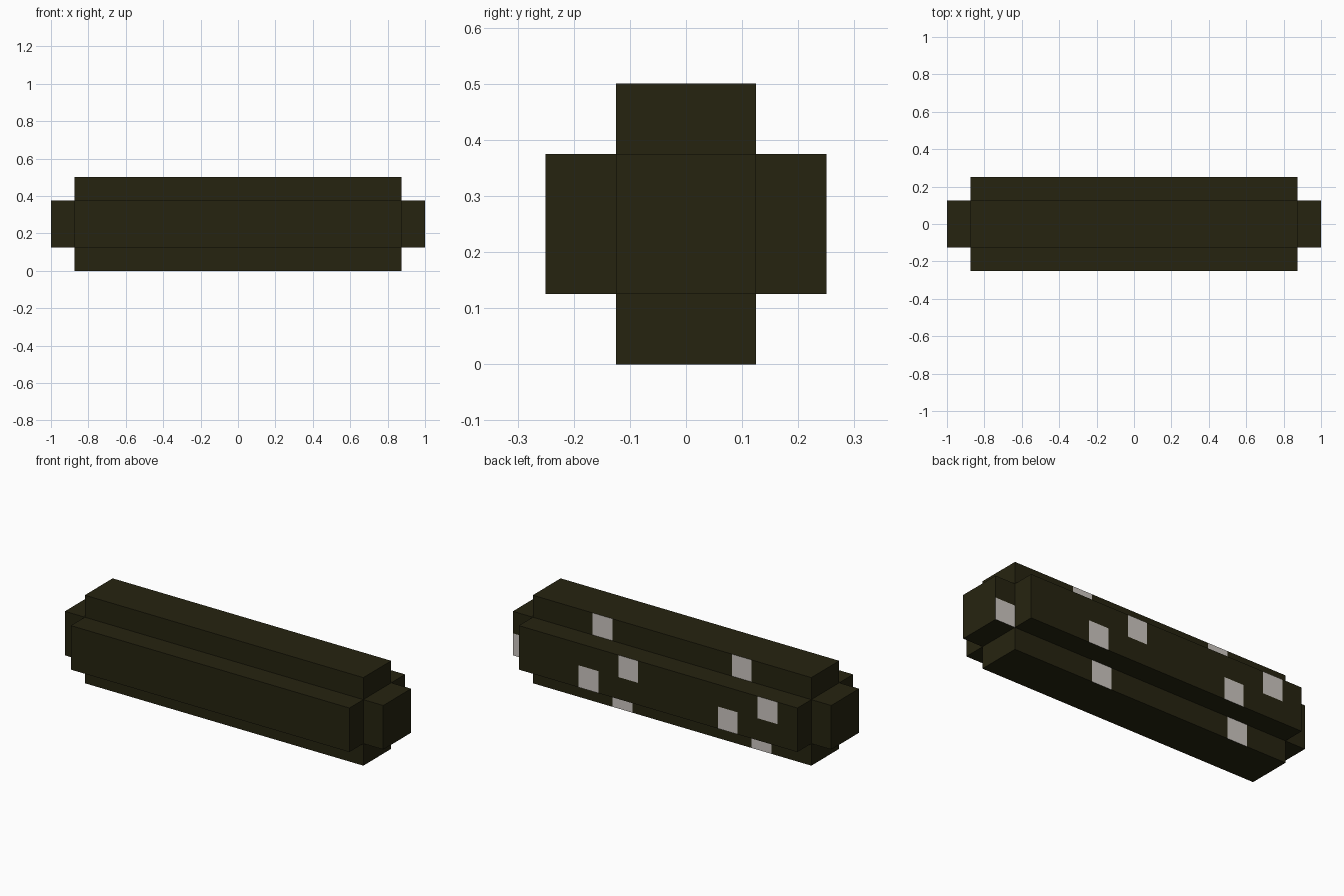
import bpy, bmesh
from mathutils import Vector

if "Cube" in bpy.data.objects:
    bpy.data.objects.remove(bpy.data.objects["Cube"])

U = 0.125                      # size of one surface cell
BODY, TIP = 7 * U, 8 * U       # half lengths of bark body and of end core


def material(name, rgb):
    m = bpy.data.materials.new(name)
    m.diffuse_color = (*rgb, 1)
    m.use_nodes = True
    m.node_tree.nodes["Principled BSDF"].inputs["Base Color"].default_value = m.diffuse_color
    return m


bark = material("dark olive bark", (0.0194, 0.0176, 0.0052))
spot = material("pale spot", (0.61, 0.57, 0.535))

# Pale cells on the back: (x cell, z row), counted in cells from x = 0, z = 0
SPOTS = {(3, 3), (-4, 3),
         (1, 2), (-6, 2),
         (3, 1), (-4, 1), (7, 1),
         (2, 0), (-5, 0)}

bm = bmesh.new()

# Cross-shaped section made of five square panels
for cy, cz in ((0, 2), (0, 3.5), (0, 0.5), (-1.5, 2), (1.5, 2)):
    hy = 1 if cy == 0 else 0.5
    hz = 1 if cz == 2 else 0.5
    bm.faces.new([bm.verts.new((-BODY, (cy + a * hy) * U, (cz + b * hz) * U))
                  for a, b in ((-1, -1), (1, -1), (1, 1), (-1, 1))])
bmesh.ops.remove_doubles(bm, verts=bm.verts[:], dist=1e-4)

# Long bark body
ext = bmesh.ops.extrude_face_region(bm, geom=bm.faces[:], use_keep_orig=True)
bmesh.ops.translate(bm, vec=(2 * BODY, 0, 0),
                    verts=[g for g in ext["geom"] if isinstance(g, bmesh.types.BMVert)])

# Core sticking out at both ends
for side in (-1, 1):
    centre = Vector((side * BODY, 0, 2 * U))
    face = min(bm.faces, key=lambda f: (f.calc_center_median() - centre).length)
    new = bmesh.ops.extrude_discrete_faces(bm, faces=[face])["faces"][0]
    for v in new.verts:
        v.co.x = side * TIP
bmesh.ops.remove_doubles(bm, verts=bm.verts[:], dist=1e-4)

# Cut the surface into cells
cuts = [((i * U, 0, 0), (1, 0, 0)) for i in range(-6, 7)]
cuts.append(((0, 0, 2 * U), (0, 0, 1)))
for co, no in cuts:
    bmesh.ops.bisect_plane(bm, geom=bm.verts[:] + bm.edges[:] + bm.faces[:],
                           dist=1e-5, plane_co=co, plane_no=no)
bmesh.ops.recalc_face_normals(bm, faces=bm.faces[:])

# Pale spots on the faces looking to the back
for f in bm.faces:
    c = f.calc_center_median()
    cell = (int(c.x // U), int(c.z // U))
    f.material_index = int(f.normal.y > 0.9 and cell in SPOTS)

mesh = bpy.data.meshes.new("log")
bm.to_mesh(mesh)
bm.free()
mesh.materials.append(bark)
mesh.materials.append(spot)
bpy.context.collection.objects.link(bpy.data.objects.new("log", mesh))
